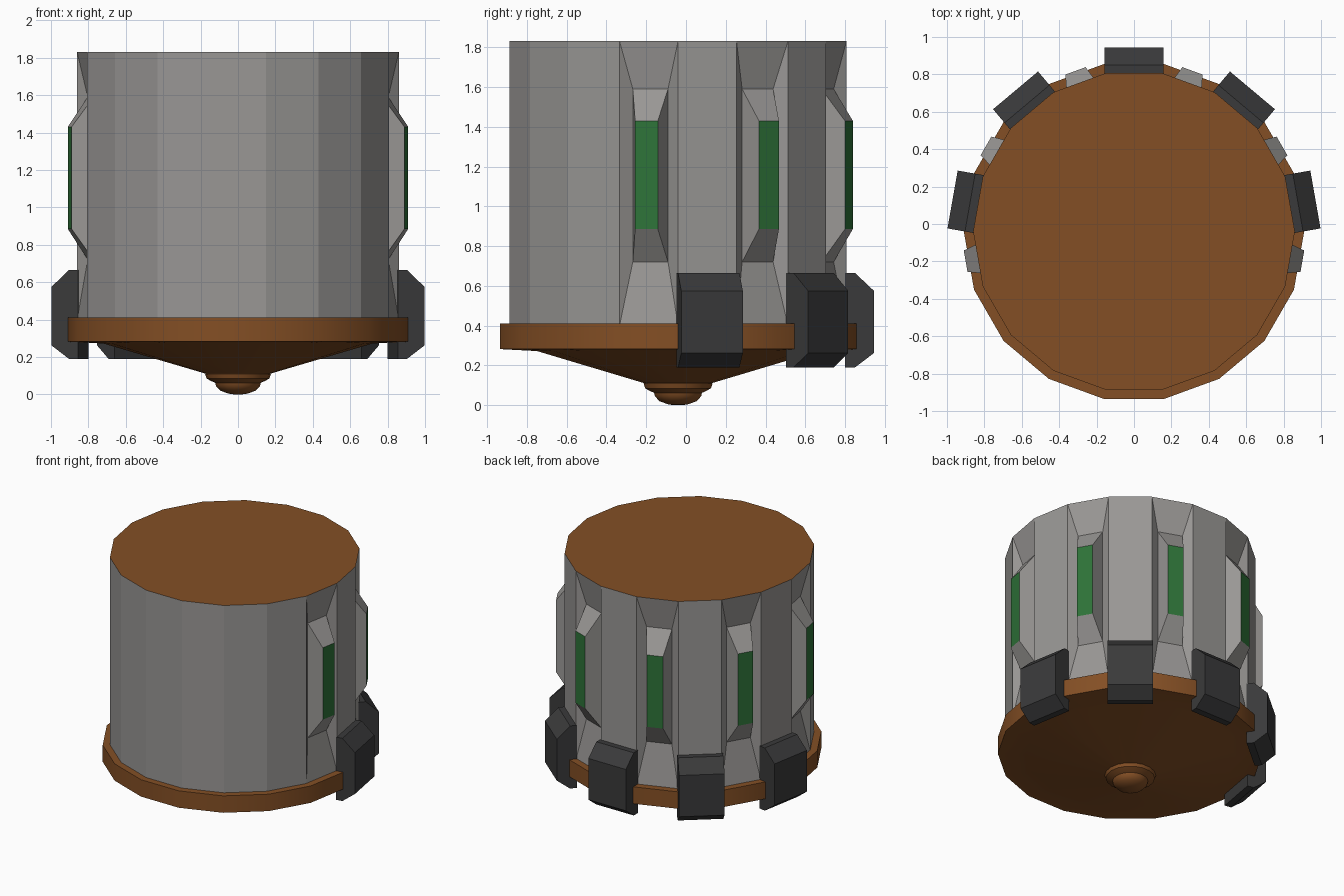
import bpy, bmesh, math
from mathutils import Vector

if "Cube" in bpy.data.objects:
    bpy.data.objects.remove(bpy.data.objects["Cube"])

CY = -0.04                      # axis of the round body
SIDES = 18


def material(name, rgb):
    m = bpy.data.materials.new(name)
    m.diffuse_color = (*rgb, 1)
    m.use_nodes = True
    m.node_tree.nodes["Principled BSDF"].inputs["Base Color"].default_value = m.diffuse_color
    return m


GREY = material("grey metal", (0.32, 0.31, 0.30))
BROWN = material("rust brown", (0.23, 0.078, 0.018))
DARK = material("charcoal", (0.042, 0.042, 0.043))
GREEN = material("green light", (0.027, 0.17, 0.04))


def polar(deg, r, t, z):
    """Point at radial distance r and tangential offset t in direction deg."""
    a = math.radians(deg)
    return Vector((r * math.cos(a) - t * math.sin(a),
                   CY + r * math.sin(a) + t * math.cos(a), z))


def finish(bm, name, mats):
    bmesh.ops.remove_doubles(bm, verts=bm.verts, dist=1e-4)
    bmesh.ops.recalc_face_normals(bm, faces=bm.faces)
    me = bpy.data.meshes.new(name)
    bm.to_mesh(me)
    bm.free()
    for m in mats:
        me.materials.append(m)
    ob = bpy.data.objects.new(name, me)
    bpy.context.collection.objects.link(ob)
    return ob


def lathe(name, profile, mat, smooth=False):
    bm = bmesh.new()
    rings = [[bm.verts.new(polar(20 * i, r, 0, z)) for i in range(SIDES)]
             for r, z in profile]
    for a, b in zip(rings, rings[1:]):
        for i in range(SIDES):
            j = (i + 1) % SIDES
            bm.faces.new((a[i], a[j], b[j], b[i]))
    bm.faces.new(rings[0])
    bm.faces.new(rings[-1])
    ob = finish(bm, name, [mat])
    if smooth:
        bpy.context.view_layer.objects.active = ob
        ob.select_set(True)
        bpy.ops.object.shade_smooth_by_angle(angle=math.radians(30))
        ob.select_set(False)
    return ob


# Drum body: plain panels, and recessed panels with a raised window fin
R, Z0, Z1 = 0.86, 0.40, 1.83
APO, HALF = R * math.cos(math.radians(10)), R * math.sin(math.radians(10))
FIN_ANGLES = (-10, 30, 70, 110, 150, 190)

bm = bmesh.new()


def rect(deg, r, half, lo, hi):
    return [bm.verts.new(polar(deg, r, t, z))
            for t, z in ((-half, lo), (half, lo), (half, hi), (-half, hi))]


for k in range(SIDES):
    deg = -10 + 20 * k
    outer = rect(deg, APO, HALF, Z0, Z1)
    if deg not in FIN_ANGLES:
        bm.faces.new(outer)
        continue
    recess = rect(deg, 0.80, 0.09, 0.72, 1.59)
    tip = rect(deg, 0.914, 0.058, 0.885, 1.43)
    for a, b in ((outer, recess), (recess, tip)):
        for i in range(4):
            j = (i + 1) % 4
            bm.faces.new((a[i], a[j], b[j], b[i]))
    bm.faces.new(tip).material_index = 2
for z, flip in ((Z0, True), (Z1, False)):
    ring = [bm.verts.new(polar(20 * i, R, 0, z)) for i in range(SIDES)]
    bm.faces.new(ring[::-1] if flip else ring).material_index = 1
finish(bm, "drum_body", [GREY, BROWN, GREEN])

# Base rim with the shallow cone beneath it
lathe("base_rim_and_cone", [(0.91, 0.41), (0.91, 0.282), (0.72, 0.272),
                            (0.16, 0.107)], BROWN, True)

# Stepped knob at the bottom
lathe("bottom_knob", [(0.16, 0.12), (0.176, 0.108), (0.168, 0.085),
                      (0.145, 0.072), (0.122, 0.062), (0.118, 0.045),
                      (0.095, 0.02), (0.05, 0.004), (0.02, 0.0)], BROWN, True)

# Dark chamfered clamps around the back
CLAMP = [(0.84, 0.665), (0.89, 0.665), (0.985, 0.575),
         (0.985, 0.262), (0.89, 0.19), (0.84, 0.19)]
for n, deg in enumerate((10, 50, 90, 130, 170)):
    bm = bmesh.new()
    sides = [[bm.verts.new(polar(deg, r, t, z)) for r, z in CLAMP]
             for t in (-0.157, 0.157)]
    bm.faces.new(sides[0])
    bm.faces.new(sides[1][::-1])
    for i in range(6):
        j = (i + 1) % 6
        bm.faces.new((sides[0][i], sides[1][i], sides[1][j], sides[0][j]))
    finish(bm, f"clamp_{n + 1}", [DARK])
